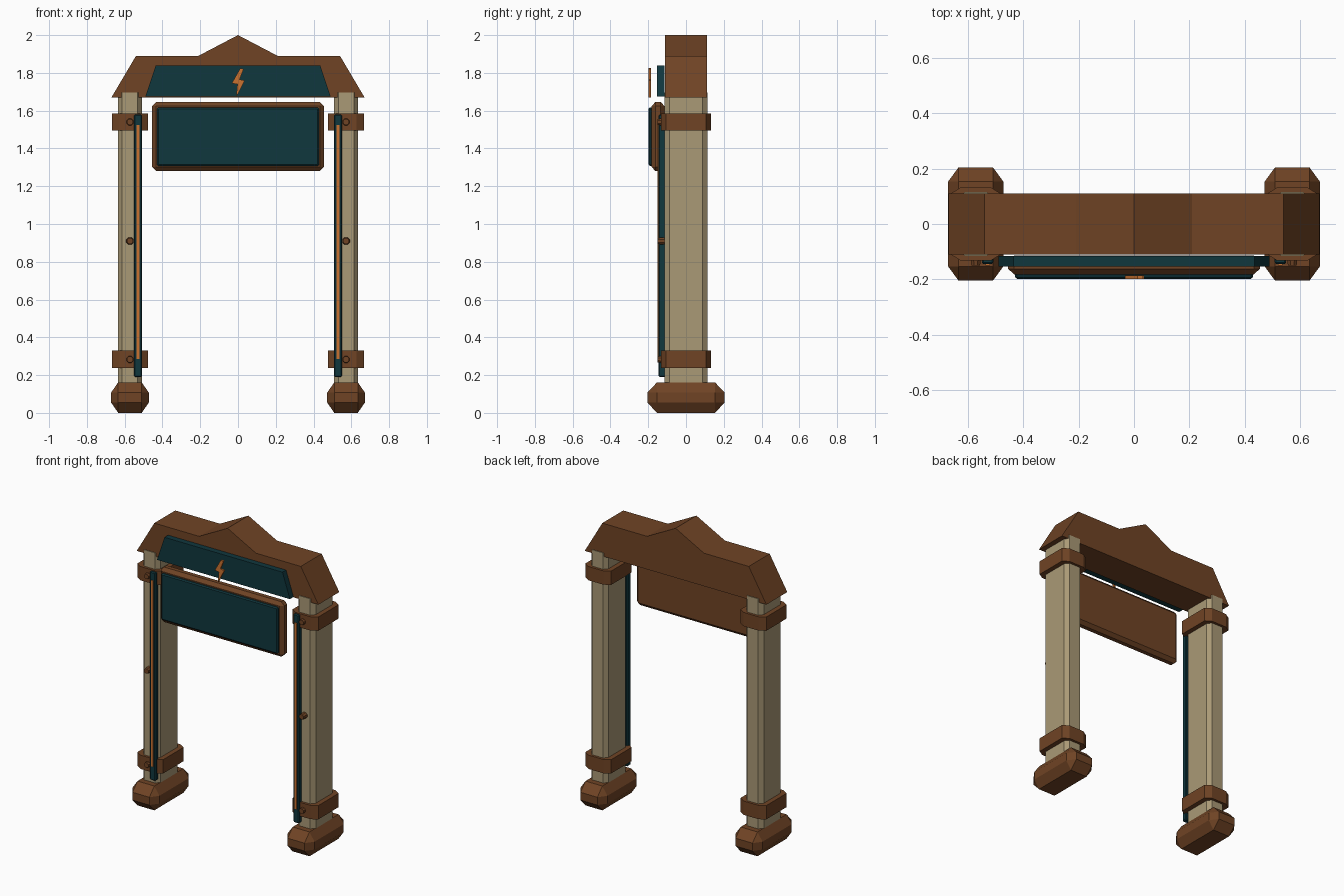
import bpy, bmesh
from math import pi
from mathutils import Matrix, Vector

if "Cube" in bpy.data.objects:
    bpy.data.objects.remove(bpy.data.objects["Cube"], do_unlink=True)


def material(name, rgb):
    m = bpy.data.materials.new(name)
    m.use_nodes = True
    m.diffuse_color = (*rgb, 1)
    m.node_tree.nodes["Principled BSDF"].inputs["Base Color"].default_value = (*rgb, 1)
    return m


WOOD = material("brown wood", (0.16, 0.057, 0.018))
TAN = material("tan stone", (0.40, 0.32, 0.18))
TEAL = material("dark teal", (0.005, 0.038, 0.048))
ORANGE = material("glowing orange", (0.60, 0.17, 0.03))


def finish(name, bm, mat):
    bmesh.ops.recalc_face_normals(bm, faces=bm.faces)
    mesh = bpy.data.meshes.new(name)
    bm.to_mesh(mesh)
    bm.free()
    mesh.materials.append(mat)
    obj = bpy.data.objects.new(name, mesh)
    bpy.context.collection.objects.link(obj)
    return obj


def chamfer_box(name, centre, half, cut, mat):
    """Box with its edges cut back by a separate amount along each axis."""
    bm = bmesh.new()
    for sx in (-1, 1):
        for sy in (-1, 1):
            for sz in (-1, 1):
                for axis in range(3):
                    p = [h if i == axis else h - c
                         for i, (h, c) in enumerate(zip(half, cut))]
                    bm.verts.new(Vector((sx * p[0], sy * p[1], sz * p[2])) + Vector(centre))
    bmesh.ops.remove_doubles(bm, verts=bm.verts, dist=0.0001)
    bmesh.ops.convex_hull(bm, input=bm.verts)
    bmesh.ops.delete(bm, geom=[v for v in bm.verts if not v.link_faces], context='VERTS')
    bmesh.ops.dissolve_limit(bm, angle_limit=0.01, verts=bm.verts, edges=bm.edges)
    return finish(name, bm, mat)


def slab(name, outline, y0, y1, mat):
    """Front outline in x, z pushed back from y0 to y1."""
    bm = bmesh.new()
    face = bm.faces.new([bm.verts.new((x, y0, z)) for x, z in outline])
    new = bmesh.ops.extrude_face_region(bm, geom=[face])["geom"]
    moved = [v for v in new if isinstance(v, bmesh.types.BMVert)]
    bmesh.ops.translate(bm, verts=moved, vec=(0, y1 - y0, 0))
    return finish(name, bm, mat)


def rivet(name, x, z):
    bm = bmesh.new()
    bmesh.ops.create_cone(bm, cap_ends=True, segments=8, radius1=0.022, radius2=0.017,
                          depth=0.04, matrix=Matrix.Translation((x, -0.13, z))
                          @ Matrix.Rotation(pi / 2, 4, 'X') @ Matrix.Rotation(pi / 8, 4, 'Z'))
    return finish(name, bm, WOOD)


# Gabled top beam
half = [(0.67, 1.67), (0.54, 1.89), (0.21, 1.89)]
slab("roof_beam", half + [(0, 2)] + [(-x, z) for x, z in reversed(half)], -0.11, 0.11, WOOD)

# Header panel with bolt emblem
slab("header_panel", [(-0.49, 1.675), (0.49, 1.675), (0.435, 1.84), (-0.435, 1.84)],
     -0.153, -0.115, TEAL)
slab("bolt_emblem", [(0.012, 1.825), (-0.033, 1.745), (-0.003, 1.74), (-0.01, 1.67),
                     (0.036, 1.76), (0.008, 1.765), (0.03, 1.82)], -0.198, -0.186, ORANGE)

# Hanging sign
chamfer_box("sign_frame", (0, -0.148, 1.463), (0.455, 0.034, 0.183),
            (0.022, 0.02, 0.022), WOOD)
chamfer_box("sign_face", (0, -0.188, 1.463), (0.43, 0.01, 0.155),
            (0.008, 0.006, 0.008), TEAL)

# Two uprights with feet, straps, light strips and rivets
for side, s in (("right", -1), ("left", 1)):
    x = s * 0.572
    chamfer_box(f"{side}_foot", (x, 0, 0.081), (0.1, 0.205, 0.081), (0.038, 0.052, 0.055), WOOD)
    chamfer_box(f"{side}_post", (x, 0, 0.905), (0.063, 0.115, 0.79), (0.022, 0.027, 0), TAN)
    for level, z in (("lower", 0.283), ("upper", 1.54)):
        chamfer_box(f"{side}_{level}_strap", (x, 0, z), (0.095, 0.132, 0.046),
                    (0.04, 0.025, 0), WOOD)
        rivet(f"{side}_{level}_rivet", x, z)
    rivet(f"{side}_middle_rivet", x, 0.91)
    chamfer_box(f"{side}_strip_housing", (s * 0.529, -0.127, 0.885), (0.021, 0.018, 0.695),
                (0.006, 0.006, 0.006), TEAL)
    chamfer_box(f"{side}_light_strip", (s * 0.529, -0.146, 0.905), (0.008, 0.004, 0.62),
                (0, 0, 0), ORANGE)
